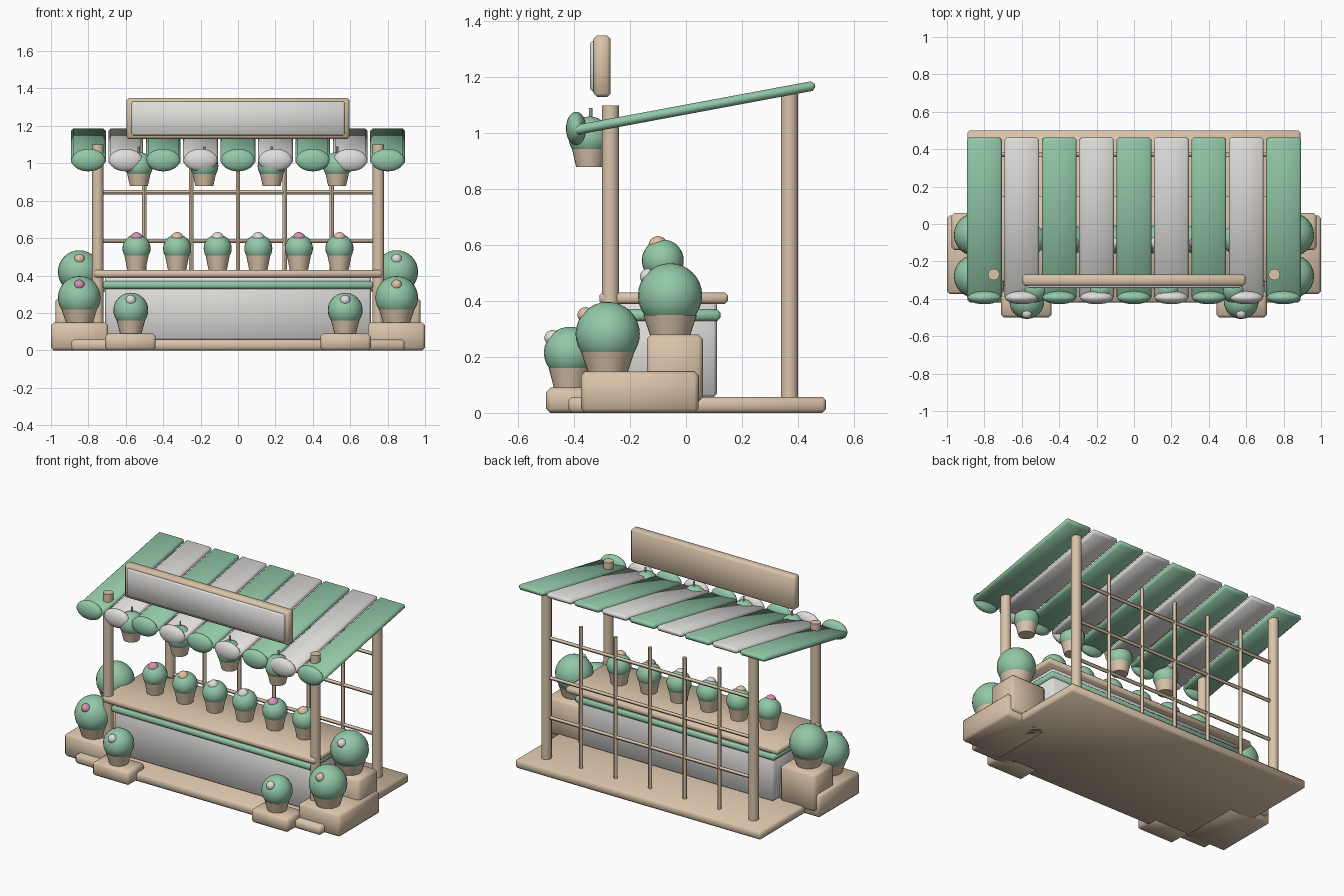
import bpy
import math
from mathutils import Vector

cube = bpy.data.objects.get("Cube")
if cube:
    bpy.data.objects.remove(cube, do_unlink=True)


def material(name, rgb):
    m = bpy.data.materials.new(name)
    m.use_nodes = True
    colour = (*rgb, 1)
    m.diffuse_color = colour
    bsdf = m.node_tree.nodes["Principled BSDF"]
    bsdf.inputs["Base Color"].default_value = colour
    bsdf.inputs["Roughness"].default_value = 0.7
    return m


TAN = material("warm wood", (0.70, 0.55, 0.40))
GREEN = material("mint green", (0.29, 0.58, 0.39))
WHITE = material("soft white", (0.74, 0.73, 0.71))
PINK = material("berry pink", (0.68, 0.28, 0.47))
PEACH = material("peach", (0.76, 0.53, 0.39))


def finish(name, mat):
    ob = bpy.context.object
    ob.name = name
    ob.data.materials.append(mat)
    return ob


def box(name, mat, x, y, z, bevel=0.012, tilt=0):
    """Softly bevelled block spanning the given (low, high) ranges."""
    spans = (x, y, z)
    bpy.ops.mesh.primitive_cube_add(size=1, location=[(a + b) / 2 for a, b in spans])
    ob = finish(name, mat)
    ob.scale = [b - a for a, b in spans]
    bpy.ops.object.transform_apply(location=False, rotation=False, scale=True)
    mod = ob.modifiers.new("Soft edges", "BEVEL")
    mod.width = bevel
    mod.segments = 1
    bpy.ops.object.modifier_apply(modifier=mod.name)
    bpy.ops.object.shade_smooth()
    ob.rotation_euler.x = tilt
    return ob


def rod(name, mat, start, end, radius, sides=16):
    a, b = Vector(start), Vector(end)
    bpy.ops.mesh.primitive_cylinder_add(vertices=sides, radius=radius,
                                        depth=(b - a).length, location=(a + b) / 2)
    ob = finish(name, mat)
    ob.rotation_euler = (b - a).to_track_quat("Z", "Y").to_euler()
    bpy.ops.object.shade_smooth_by_angle()


def ball(name, mat, centre, radii):
    bpy.ops.mesh.primitive_uv_sphere_add(segments=24, ring_count=16, radius=1,
                                         location=centre)
    finish(name, mat).scale = radii
    bpy.ops.object.shade_smooth()


def potted_bush(name, x, y, floor, pot, height, bush, centre_z):
    """Tapered pot with a round clipped bush sitting in it."""
    bpy.ops.mesh.primitive_cone_add(vertices=24, radius1=pot * 0.74, radius2=pot,
                                    depth=height, location=(x, y, floor + height / 2))
    finish(name + "_pot", TAN)
    bpy.ops.object.shade_smooth_by_angle()
    ball(name + "_bush", GREEN, (x, y, centre_z), (bush,) * 3)


# Floor slab
box("floor_slab", TAN, (-0.89, 0.89), (-0.42, 0.50), (0, 0.057))

# Counter with trim band and worktop
box("counter_body", WHITE, (-0.71, 0.71), (-0.27, 0.11), (0.055, 0.40))
box("counter_trim", GREEN, (-0.725, 0.725), (-0.285, 0.123), (0.328, 0.37))
box("counter_top", TAN, (-0.77, 0.77), (-0.31, 0.15), (0.39, 0.43), 0.01)

# Posts and side planters, mirrored
for side, s in (("right", -1), ("left", 1)):
    rod(side + "_front_post", TAN, (s * 0.75, -0.27, 0.04), (s * 0.75, -0.27, 1.10), 0.031)
    rod(side + "_back_post", TAN, (s * 0.75, 0.37, 0.04), (s * 0.75, 0.37, 1.14), 0.031)

    def span(a, b):
        return tuple(sorted((s * a, s * b)))

    box(side + "_low_planter", TAN, span(0.695, 1.0), (-0.375, 0.045), (0, 0.148), 0.015)
    box(side + "_high_planter", TAN, span(0.72, 0.975), (-0.14, 0.06), (0.04, 0.28), 0.015)
    box(side + "_front_planter", TAN, span(0.44, 0.71), (-0.50, -0.33), (0, 0.09), 0.015)

    x = s * 0.848
    potted_bush(side + "_low", x, -0.28, 0.145, 0.096, 0.075, 0.115, 0.282)
    potted_bush(side + "_high", x, -0.057, 0.275, 0.096, 0.075, 0.115, 0.42)
    potted_bush(side + "_front", s * 0.573, -0.415, 0.085, 0.076, 0.075, 0.093, 0.215)
    ball(side + "_low_blossom", PINK if s < 0 else PEACH, (x, -0.36, 0.35), (0.028,) * 3)
    ball(side + "_high_blossom", PEACH if s < 0 else WHITE, (x, -0.137, 0.488), (0.028,) * 3)
    ball(side + "_front_blossom", WHITE, (s * 0.573, -0.478, 0.268), (0.028,) * 3)

# Back trellis
for i in range(5):
    x = (i - 2) * 0.25
    rod(f"trellis_upright_{i + 1}", TAN, (x, 0.37, 0.04), (x, 0.37, 0.98), 0.012, 12)
for i in range(3):
    z = 0.325 + i * 0.26
    rod(f"trellis_rail_{i + 1}", TAN, (-0.75, 0.37, z), (0.75, 0.37, z), 0.011, 12)

# Potted plants on the worktop
for i, colour in enumerate((PINK, PEACH, WHITE, WHITE, PINK, PEACH)):
    x = (i - 2.5) * 0.217
    name = f"counter_plant_{i + 1}"
    potted_bush(name, x, -0.083, 0.425, 0.065, 0.085, 0.075, 0.545)
    ball(name + "_blossom", colour, (x, -0.10, 0.598), (0.034,) * 3)

# Striped awning with rounded scallops
tilt = math.atan2(0.16, 0.86)
for i in range(9):
    x = (i - 4) * 0.2
    colour = WHITE if i % 2 else GREEN
    box(f"awning_slat_{i + 1}", colour, (x - 0.093, x + 0.093), (-0.409, 0.469),
        (1.073, 1.108), 0.012, tilt)
    ball(f"awning_scallop_{i + 1}", colour, (x, -0.393, 1.017), (0.09, 0.036, 0.06))

# Plants hanging from the awning
for i, x in enumerate((-0.53, -0.18, 0.18, 0.53)):
    name = f"hanging_plant_{i + 1}"
    potted_bush(name, x, -0.345, 0.88, 0.065, 0.075, 0.075, 0.985)
    rod(name + "_cord", WHITE, (x, -0.34, 1.0), (x, -0.34, 1.09), 0.006, 8)

# Blank sign board
box("sign_board", TAN, (-0.595, 0.595), (-0.33, -0.27), (1.13, 1.35), 0.012)
box("sign_panel", WHITE, (-0.57, 0.57), (-0.343, -0.32), (1.15, 1.33), 0.008)
